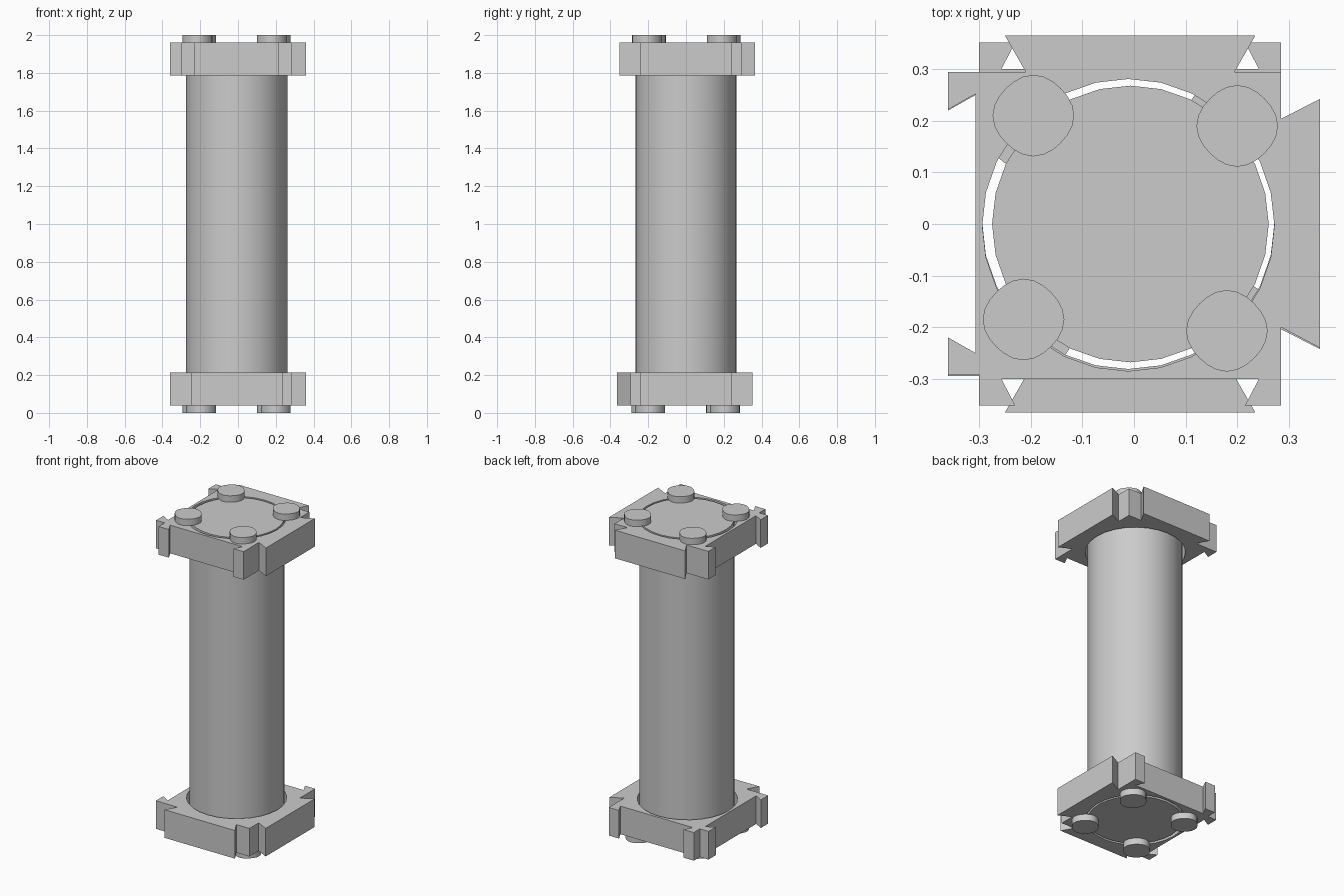
import bpy, bmesh, math
from mathutils import Matrix, Vector

cube = bpy.data.objects.get("Cube")
if cube:
    bpy.data.objects.remove(cube, do_unlink=True)

GREY = bpy.data.materials.new("light_grey")
GREY.use_nodes = True
GREY.diffuse_color = (0.6, 0.6, 0.6, 1)
GREY.node_tree.nodes["Principled BSDF"].inputs["Base Color"].default_value = (0.6, 0.6, 0.6, 1)

# Half turn about the x axis through mid height: maps the top end to the bottom end
MID = Matrix.Translation((0, 0, 1))
FLIP = MID @ Matrix.Rotation(math.pi, 4, "X") @ MID.inverted()


def ring(cx, cy, radius, sides, squareness=0.0):
    """Points of a circle, optionally pulled in along the diagonals."""
    points = []
    for i in range(sides):
        a = math.tau * i / sides
        r = radius * (1 - squareness * math.sin(2 * a) ** 2)
        points.append((cx + r * math.cos(a), cy + r * math.sin(a)))
    return points


def prism(name, loops, z0, z1, flipped=False, smooth=False):
    """Extrude an outline (with optional hole loops) from z0 to z1."""
    bm = bmesh.new()
    edges = []
    for loop in loops:
        verts = [bm.verts.new((x, y, z0)) for x, y in loop]
        edges += [bm.edges.new((v, verts[i - 1])) for i, v in enumerate(verts)]
    if len(loops) == 1:
        bm.faces.new(verts)
    else:
        bmesh.ops.triangle_fill(bm, edges=edges, use_beauty=True, normal=(0, 0, 1))
    made = bmesh.ops.extrude_face_region(bm, geom=bm.faces[:], use_keep_orig=True)
    top = [g for g in made["geom"] if isinstance(g, bmesh.types.BMVert)]
    bmesh.ops.translate(bm, verts=top, vec=Vector((0, 0, z1 - z0)))
    if flipped:
        bm.transform(FLIP)
    bmesh.ops.recalc_face_normals(bm, faces=bm.faces[:])
    mesh = bpy.data.meshes.new(name)
    bm.to_mesh(mesh)
    bm.free()
    mesh.materials.append(GREY)
    obj = bpy.data.objects.new(name, mesh)
    bpy.context.collection.objects.link(obj)
    if smooth:
        bpy.ops.object.select_all(action="DESELECT")
        obj.select_set(True)
        bpy.context.view_layer.objects.active = obj
        bpy.ops.object.shade_smooth_by_angle(angle=math.radians(30))
    return obj


# Interlocking plate: dovetail tabs right and back, dovetail slots left and front
PLATE = [
    (.285, -.2), (.36, -.24), (.36, .242), (.285, .204), (.285, .295),
    (.195, .295), (.235, .365), (-.25, .365), (-.21, .295),
    (-.36, .295), (-.36, .222), (-.307, .252), (-.307, -.25), (-.36, -.22), (-.36, -.292),
    (-.3, -.292), (-.3, -.352), (-.23, -.352), (-.257, -.3),
    (.242, -.3), (.215, -.352), (.285, -.352),
]
HOLE = ring(-.011, -.002, .283, 28)

# Four retaining discs, a square pattern turned slightly
DISCS = [(-.195, .21), (.2, .19), (.18, -.207), (-.214, -.185)]

for end, flipped in (("top", False), ("bottom", True)):
    prism(end + "_plate", [PLATE, HOLE], 1.785, 1.96, flipped)
    for i, (x, y) in enumerate(DISCS):
        prism(f"{end}_disc_{i + 1}", [ring(x, y, .079, 24, .05)], 1.96, 2, flipped, smooth=True)

# Main column, ending flush with the outer plate faces
prism("column", [ring(-.007, 0, .268, 28)], .04, 1.96, smooth=True)
